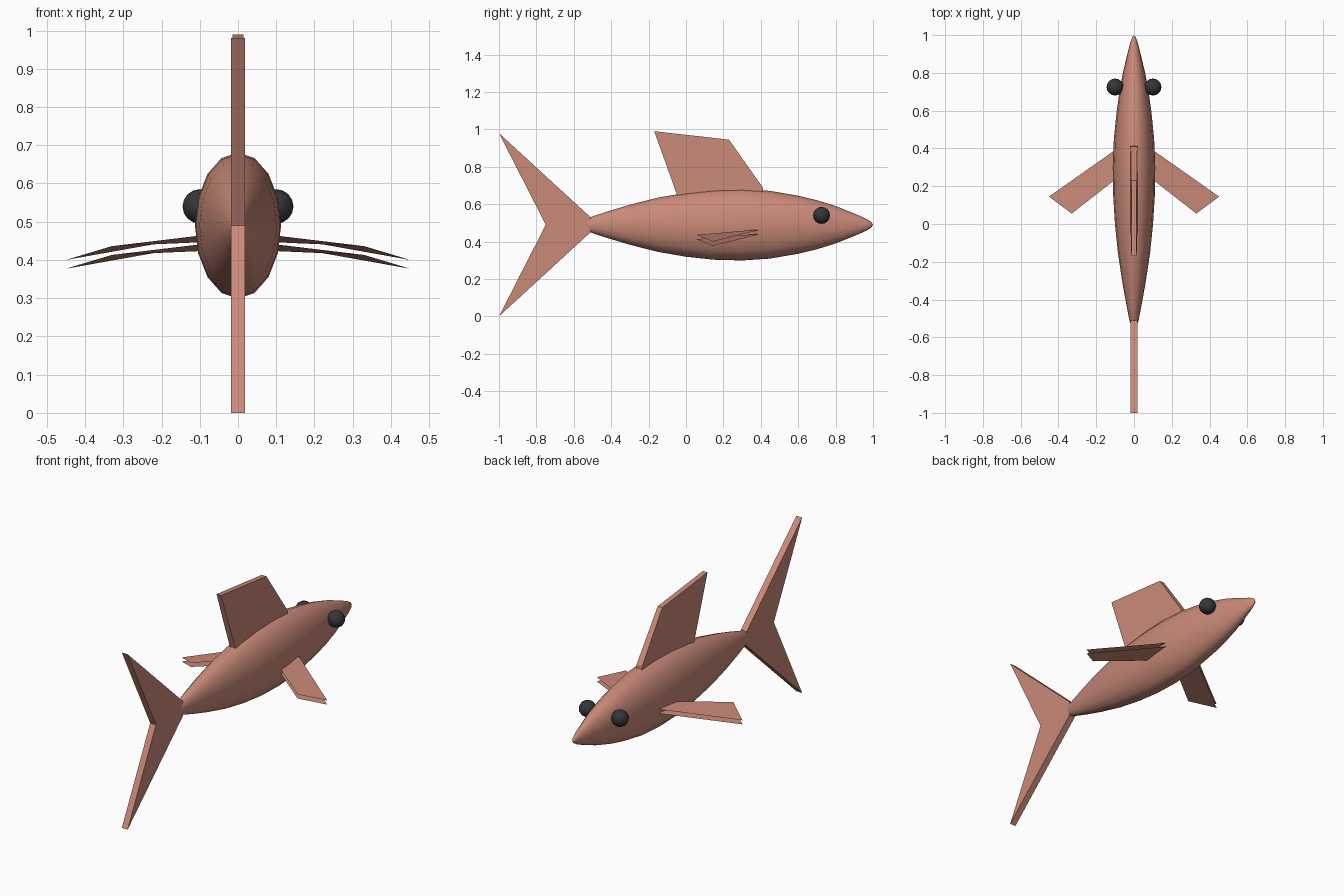
import bpy, bmesh, math
from mathutils import Matrix, Vector

cube = bpy.data.objects.get("Cube")
if cube:
    bpy.data.objects.remove(cube, do_unlink=True)

MID_Z = 0.49


def material(name, rgb):
    m = bpy.data.materials.new(name)
    m.use_nodes = True
    m.diffuse_color = (*rgb, 1)
    bsdf = m.node_tree.nodes["Principled BSDF"]
    bsdf.inputs["Base Color"].default_value = (*rgb, 1)
    bsdf.inputs["Roughness"].default_value = 0.8
    return m


salmon = material("salmon_skin", (0.59, 0.255, 0.19))
black = material("eye_black", (0.035, 0.036, 0.042))


def finish(name, bm, mat, smooth=False, fix=True):
    if fix:
        bmesh.ops.recalc_face_normals(bm, faces=bm.faces)
    mesh = bpy.data.meshes.new(name)
    bm.to_mesh(mesh)
    bm.free()
    mesh.materials.append(mat)
    ob = bpy.data.objects.new(name, mesh)
    bpy.context.collection.objects.link(ob)
    if smooth:
        mesh.polygons.foreach_set("use_smooth", [True] * len(mesh.polygons))
    return ob


def plate(name, outline, half):
    """Upright fin from (y, z) outline; half(z) gives half its thickness."""
    bm = bmesh.new()
    sides = [[bm.verts.new((s * half(z), y, z)) for y, z in outline] for s in (-1, 1)]
    bm.faces.new(sides[0])
    bm.faces.new(sides[1])
    n = len(outline)
    for i in range(n):
        j = (i + 1) % n
        bm.faces.new((sides[0][i], sides[0][j], sides[1][j], sides[1][i]))
    return finish(name, bm, salmon)


# Body: sixteen-sided oval sections along y
SIDES = 16
profile = [(0.99, 0.016), (0.96, 0.034), (0.9, 0.06), (0.8, 0.1), (0.7, 0.131),
           (0.6, 0.155), (0.45, 0.181), (0.3, 0.191), (0.15, 0.187), (0, 0.171),
           (-0.15, 0.145), (-0.3, 0.107), (-0.42, 0.071), (-0.51, 0.041), (-0.56, 0.015)]
bm = bmesh.new()
rings = []
for y, r in profile:
    ring = []
    for i in range(SIDES):
        a = math.tau * i / SIDES
        ring.append(bm.verts.new((0.59 * r * math.sin(a), y, MID_Z + r * math.cos(a))))
    rings.append(ring)
for a, b in zip(rings, rings[1:]):
    for i in range(SIDES):
        j = (i + 1) % SIDES
        bm.faces.new((a[i], a[j], b[j], b[i]))
for ring, y in ((rings[0], 1.0), (rings[-1], -0.57)):
    tip = bm.verts.new((0, y, MID_Z))
    for i in range(SIDES):
        bm.faces.new((ring[i], ring[(i + 1) % SIDES], tip))
finish("body", bm, salmon, smooth=True)

# Tail and dorsal fins
plate("tail_fin", [(-0.51, 0.53), (-1, 0.98), (-0.75, MID_Z), (-1, 0), (-0.51, 0.45)],
      lambda z: 0.018)
plate("dorsal_fin", [(-0.17, 0.99), (0.23, 0.945), (0.41, 0.69), (0.42, 0.62), (-0.03, 0.6)],
      lambda z: 0.018 - 0.004 * max(0, (z - 0.65) / 0.34))

# Paired side fins (two thin sheets each) and eyes
sheet = [(0.08, 0.406, 0.466), (0.45, 0.145, 0.4), (0.33, 0.055, 0.436), (0.08, 0.25, 0.447)]
for side, s in (("left", 1), ("right", -1)):
    for layer, drop in (("upper", 0), ("lower", 0.023)):
        bm = bmesh.new()
        corners = [bm.verts.new((s * x, y, z - drop)) for x, y, z in sheet]
        face = bm.faces.new(corners)
        face.normal_update()
        if face.normal.z < 0:
            face.normal_flip()
        finish(f"{side}_{layer}_side_fin", bm, salmon, fix=False)

    bm = bmesh.new()
    place = Matrix.Translation(Vector((s * 0.1, 0.725, 0.54))) @ Matrix.Rotation(math.pi / 2, 4, "Y")
    bmesh.ops.create_uvsphere(bm, u_segments=16, v_segments=8, radius=0.045, matrix=place)
    finish(f"{side}_eye", bm, black, smooth=True)
